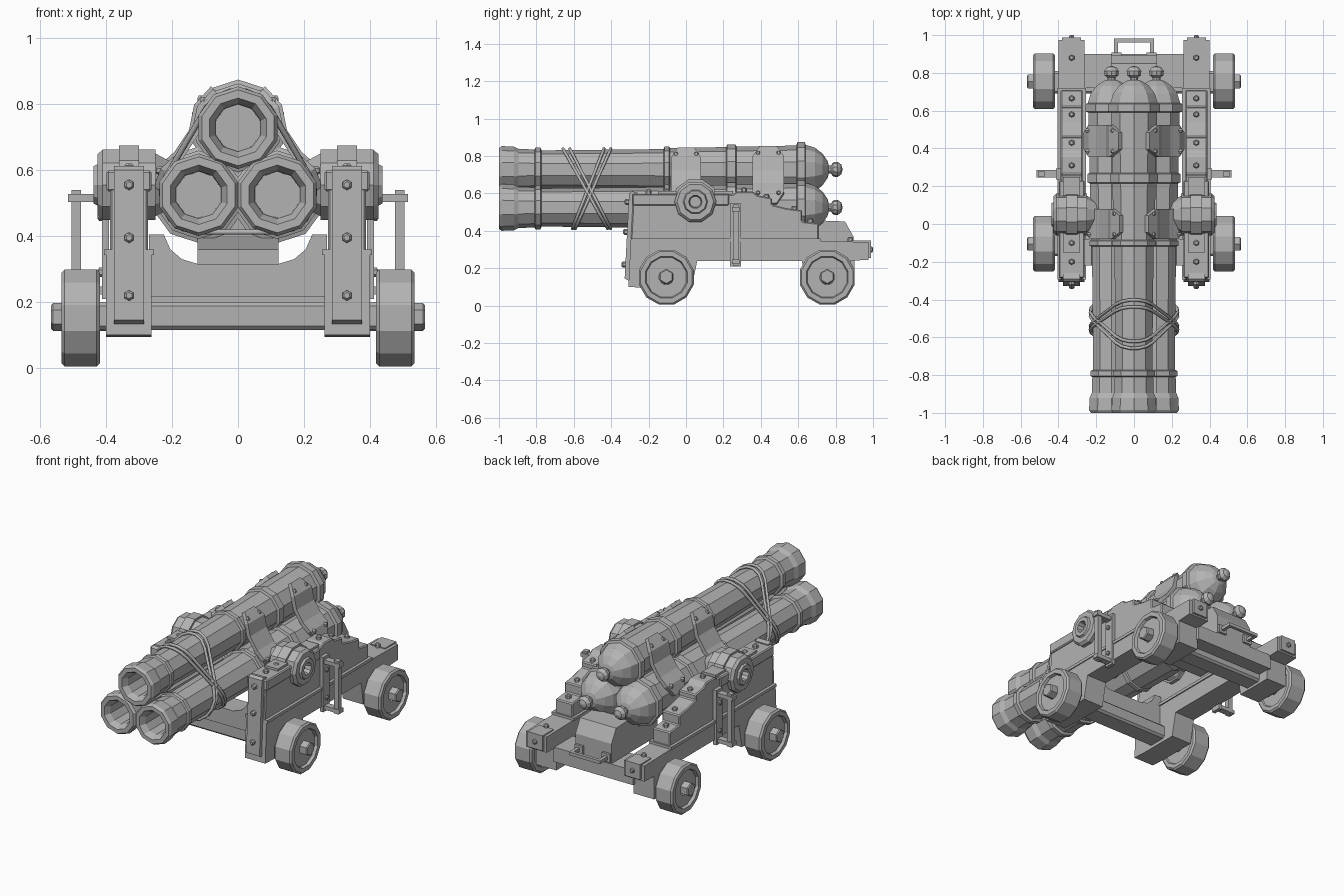
import bpy, bmesh, math
from mathutils import Vector

if "Cube" in bpy.data.objects:
    bpy.data.objects.remove(bpy.data.objects["Cube"])

metal = bpy.data.materials.new("plain_grey")
metal.diffuse_color = (0.45, 0.45, 0.45, 1)
metal.use_nodes = True
metal.node_tree.nodes["Principled BSDF"].inputs["Base Color"].default_value = metal.diffuse_color


def finish(name, bm, mirror=False, bevel=0.0):
    bmesh.ops.remove_doubles(bm, verts=bm.verts, dist=1e-5)
    bmesh.ops.recalc_face_normals(bm, faces=bm.faces)
    me = bpy.data.meshes.new(name)
    bm.to_mesh(me)
    bm.free()
    me.materials.append(metal)
    ob = bpy.data.objects.new(name, me)
    bpy.context.collection.objects.link(ob)
    if bevel:
        m = ob.modifiers.new("bevel", 'BEVEL')
        m.width, m.segments = bevel, 1
    if mirror:
        ob.modifiers.new("mirror", 'MIRROR')
    return ob


def place(axis, t, u, v):
    p = [u, v]
    p.insert(axis, t)
    return Vector(p)


def add_lathe(bm, profile, centre, axis, n, phase=0.0):
    """Revolve (distance along axis, radius) pairs; centre is the other two coordinates."""
    rings = []
    for t, r in profile:
        rings.append([bm.verts.new(place(axis, t, centre[0] + r * math.sin(a), centre[1] + r * math.cos(a)))
                      for a in ((i + phase) * math.tau / n for i in range(n))])
    for A, B in zip(rings, rings[1:]):
        for i in range(n):
            j = (i + 1) % n
            bm.faces.new((A[i], A[j], B[j], B[i]))


def lathe(name, profile, centre, axis, n, phase=0.0, mirror=False):
    bm = bmesh.new()
    add_lathe(bm, profile, centre, axis, n, phase)
    return finish(name, bm, mirror)


def prism(name, pts, axis, a, b, mirror=False, bevel=0.0):
    bm = bmesh.new()
    lo = [bm.verts.new(place(axis, a, *p)) for p in pts]
    hi = [bm.verts.new(place(axis, b, *p)) for p in pts]
    bm.faces.new(lo)
    bm.faces.new(hi)
    for i in range(len(pts)):
        j = (i + 1) % len(pts)
        bm.faces.new((lo[i], lo[j], hi[j], hi[i]))
    return finish(name, bm, mirror, bevel)


def box(name, x, y, z, mirror=False, bevel=0.0):
    return prism(name, [(y[0], z[0]), (y[1], z[0]), (y[1], z[1]), (y[0], z[1])], 0, x[0], x[1], mirror, bevel)


def bolts(name, spots, axis, r=0.015, h=0.02):
    """Hexagonal heads; each spot is (x, y, z), growing along +axis for h > 0."""
    bm = bmesh.new()
    for s in spots:
        c = [s[k] for k in range(3) if k != axis]
        t = s[axis]
        add_lathe(bm, [(t - h * .5, 0), (t - h * .5, r), (t + h * .7, r), (t + h, r * .6), (t + h, 0)], c, axis, 6)
    return finish(name, bm, True)


# --- three barrels, with bores, rings, domed breech and knob
TOP, LOW = (0, 0.728), (0.119, 0.525)
barrel = [(-.62, 0), (-.62, .07), (-.965, .072), (-1, .09), (-1, .115), (-.985, .125), (-.92, .122),
          (-.895, .110), (-.81, .107), (-.805, .117), (-.778, .117), (-.772, .102), (-.12, .109), (-.115, .122),
          (-.09, .122), (-.085, .114), (.215, .120), (.22, .134), (.265, .134), (.27, .122), (.59, .128),
          (.595, .146), (.635, .146), (.64, .132), (.69, .116), (.73, .085), (.757, .045), (.763, .022),
          (.775, .022), (.787, .038), (.81, .041), (.83, .026), (.838, 0)]
lathe("top_barrel", barrel, TOP, 1, 10)
lathe("lower_barrel", barrel, LOW, 1, 10, mirror=True)

# --- clamps that tie the top barrel to the lower ones
for name, y0, r, wide in (("front_clamp", 0.0, .128, .16), ("rear_clamp", .44, .138, .17)):
    path = [(c, math.radians(a)) for c, a in ((TOP, 58), (TOP, 28), (TOP, -5), (LOW, 62), (LOW, 35), (LOW, 8))]
    path = [(c[0] + r * math.cos(a), c[1] + r * math.sin(a)) for c, a in path]
    widths = [.09, wide, wide, wide, wide, .09]
    bm = bmesh.new()
    rows = [[bm.verts.new((x, y0 + s * w / 2, z)) for s in (-1, 1)] for (x, z), w in zip(path, widths)]
    for A, B in zip(rows, rows[1:]):
        bm.faces.new((A[0], A[1], B[1], B[0]))
    ob = finish(name, bm)
    sol = ob.modifiers.new("solid", 'SOLIDIFY')
    sol.thickness, sol.offset = .024, 0
    ob.modifiers.new("mirror", 'MIRROR')
    bolts(name + "_top_bolts", [(path[1][0] - .01, y0 + s * .055, path[1][1] + .008) for s in (-1, 1)], 2, .013, .025)
    bolts(name + "_side_bolts", [(path[4][0], y0 + s * .055, path[4][1]) for s in (-1, 1)], 0, .013, .025)

# --- two crossing ropes, two strands each, around the barrel bundle
hull = []
for c, a0, a1 in ((LOW, -90, 31), (TOP, 31, 149), ((-LOW[0], LOW[1]), 149, 270)):
    for i in range(6):
        a = math.radians(a0 + (a1 - a0) * i / 5)
        hull.append((c[0] + .113 * math.cos(a), c[1] + .113 * math.sin(a)))
for k, (ytop, ybot) in enumerate(((-.64, -.41), (-.42, -.60))):
    cu = bpy.data.curves.new("rope", 'CURVE')
    cu.dimensions, cu.bevel_depth, cu.bevel_resolution = '3D', .009, 1
    for off in (-.013, .013):
        sp = cu.splines.new('POLY')
        sp.points.add(len(hull) - 1)
        sp.use_cyclic_u = True
        for p, (x, z) in zip(sp.points, hull):
            f = (z - .41) / .43
            p.co = (x, ybot + (ytop - ybot) * f + off * (.6 + .8 * f), z, 1)
    cu.materials.append(metal)
    bpy.context.collection.objects.link(bpy.data.objects.new("rope_%d" % (k + 1), cu))

# --- carriage cheeks: lower body with axle blocks, stepped upper body, trims
prism("cheek_lower", [(-.308, .10), (-.295, .36), (.71, .36), (.71, .345), (.975, .34), (.975, .245), (.88, .24),
                      (.88, .10), (.64, .10), (.62, .24), (.06, .24), (.03, .095), (-.2, .095)],
      0, .262, .40, True)
prism("cheek_upper", [(-.295, .35), (-.282, .595), (.25, .595), (.27, .61), (.36, .61), (.38, .59), (.46, .575),
                      (.46, .54), (.54, .52), (.62, .51), (.62, .45), (.71, .44), (.71, .35)],
      0, .272, .388, True, .006)
box("cheek_top_trim", (.262, .398), (-.286, .23), (.535, .598), True, .006)
box("cheek_middle_trim", (.255, .406), (-.295, .72), (.342, .36), True)
prism("cheek_front_plate", [(-.30, .13), (-.328, .145), (-.304, .60), (-.29, .612), (-.26, .605)], 0, .285, .375, True)
box("cheek_rear_plate", (.28, .38), (.88, .988), (.255, .348), True)
bolts("front_bolts", [(.33, -.306, .555), (.33, -.314, .395), (.33, -.322, .22)], 1, .016, -.022)
bolts("rear_bolts", [(.33, .985, .30)], 1, .015, .015)
bolts("cheek_top_bolts", [(.33, -.10, .598), (.33, -.2, .598), (.33, .31, .61), (.33, .43, .575), (.33, .58, .512),
                          (.33, .665, .445), (.33, .88, .345)], 2, .016, .022)

# --- trunnions with ringed ends and raised cap bands
lathe("trunnion", [(.18, 0), (.18, .06), (.25, .10), (.25, .112), (.41, .112), (.425, .098), (.425, .066),
                   (.437, .06), (.437, .036), (.40, .03), (.40, 0)], (.05, .555), 0, 10, .5, True)
lathe("trunnion_cap", [(.30, .10), (.30, .125), (.36, .125), (.36, .10)], (.05, .555), 0, 10, .5, True)
for y in (-.10, .20):
    box("cap_foot", (.285, .375), (y - .05, y + .05), (.58, .612), True)

# --- vertical iron brackets on the outer sides
box("side_bracket_plate", (.39, .412), (.235, .295), (.21, .545), True)
box("side_bracket_bar", (.475, .505), (.25, .28), (.215, .54), True)
for z in (.235, .515):
    box("side_bracket_arm", (.39, .515), (.245, .285), (z - .012, z + .012), True)
bolts("side_bracket_bolts", [(.41, .265, .29), (.41, .265, .46)], 0, .014, .015)

# --- transom with a dipped top, front and rear beams
prism("front_transom", [(-.27, .215), (.27, .215), (.27, .405), (.225, .405), (.205, .36), (.17, .33), (.12, .315),
                        (-.12, .315), (-.17, .33), (-.205, .36), (-.225, .405), (-.27, .405)], 1, -.22, -.08)
box("front_axle_beam", (-.43, .43), (-.17, -.04), (.115, .20), bevel=.012)
box("rear_axle_beam", (-.43, .43), (.69, .81), (.115, .20), bevel=.012)
box("rear_cross_beam", (-.27, .27), (.72, .90), (.16, .25))

# --- breech rest with pull handle
prism("breech_rest", [(.45, .25), (.45, .36), (.62, .40), (.72, .455), (.85, .45), (.895, .37), (.895, .25)],
      0, -.122, .122)
box("handle_bar", (-.105, .105), (.962, .982), (.275, .295))
box("handle_arm", (.085, .105), (.89, .975), (.275, .295), True)
box("handle_foot", (.065, .12), (.89, .908), (.26, .31), True)

# --- wheels and axle ends
for name, y in (("front", -.105), ("rear", .755)):
    lathe(name + "_wheel", [(.425, .04), (.425, .112), (.418, .118), (.418, .142), (.428, .152), (.525, .152),
                            (.535, .142), (.535, .116), (.518, .110), (.518, .04)], (y, .152), 0, 12, .5, True)
    lathe(name + "_axle_end", [(.40, 0), (.40, .042), (.56, .042), (.566, .036), (.566, 0)],
          (y, .155), 0, 6, 0, True)
